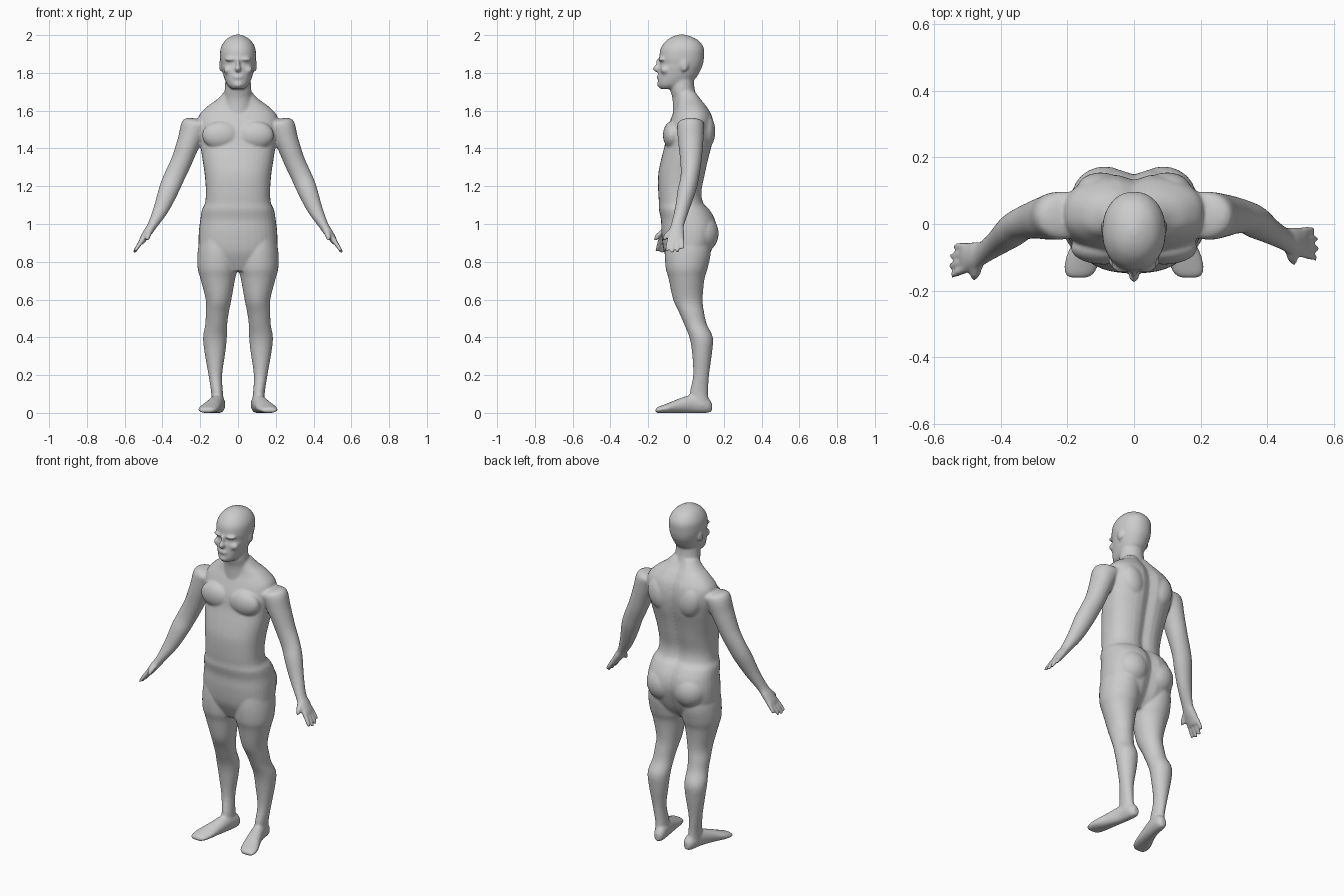
import bpy, bmesh, math
from mathutils import Vector, Matrix

bm = bmesh.new()
X, Y, Z = Vector((1, 0, 0)), Vector((0, 1, 0)), Vector((0, 0, 1))


def smooth_rows(rows, steps=4):
    """Catmull-Rom interpolation between the key sections."""
    out = []
    for i in range(len(rows) - 1):
        p0, p1 = rows[max(i - 1, 0)], rows[i]
        p2, p3 = rows[i + 1], rows[min(i + 2, len(rows) - 1)]
        for k in range(steps):
            t = k / steps
            out.append([0.5 * (2 * b + (c - a) * t + (2 * a - 5 * b + 4 * c - d) * t * t
                               + (3 * b - a - 3 * c + d) * t ** 3)
                        for a, b, c, d in zip(p0, p1, p2, p3)])
    return out + [list(rows[-1])]


def loft(rows, u=X, v=Y, side=1, power=2.0, groove=0.0, lean=0.0, sides=36):
    """Closed tube through sections (x, y, z, radius along u, radius along v)."""
    rings = []
    for x, y, z, ra, rb in smooth_rows(rows):
        ring = []
        for k in range(sides):
            a = 2 * math.pi * k / sides
            c, s = math.cos(a), math.sin(a)
            p = Vector((x, y, z))
            p += u * ra * math.copysign(abs(c) ** (2 / power), c)
            p += v * rb * math.copysign(abs(s) ** (2 / power), s)
            if groove and s > 0:
                p.y -= groove * math.exp(-(p.x / 0.035) ** 2)
            p.y -= lean * max(0, 1.5 - p.z)
            p.z = max(p.z, 0)
            ring.append(bm.verts.new((p.x * side, p.y, p.z)))
        rings.append(ring)
    for a, b in zip(rings, rings[1:]):
        for k in range(sides):
            n = (k + 1) % sides
            bm.faces.new((a[k], a[n], b[n], b[k]))
    bm.faces.new(rings[0])
    bm.faces.new(rings[-1])


def profile(rows):
    """(z, half width, front y, back y) -> loft sections."""
    return [(0, (f + b) / 2, z, w, (b - f) / 2) for z, w, f, b in rows]


def blob(center, radii, tilt=0.0):
    m = (Matrix.Translation(center) @ Matrix.Rotation(tilt, 4, 'Y')
         @ Matrix.Diagonal((*radii, 1)))
    bmesh.ops.create_uvsphere(bm, u_segments=24, v_segments=16, radius=1, matrix=m)


# torso and shorts
loft(profile([
    (0.75, .10, -.07, .07), (0.80, .17, -.095, .11), (0.86, .205, -.118, .14),
    (0.95, .208, -.13, .168), (1.02, .20, -.132, .16), (1.075, .191, -.143, .13),
    (1.11, .175, -.143, .098), (1.17, .170, -.147, .088), (1.26, .176, -.147, .105),
    (1.34, .188, -.132, .122), (1.42, .20, -.112, .142), (1.50, .213, -.10, .152),
    (1.57, .208, -.075, .142), (1.62, .165, -.055, .115), (1.66, .11, -.05, .085),
    (1.70, .072, -.05, .06)]), power=2.4, groove=.02)

# neck
loft([(0, 0, 1.58, .085, .07), (0, -.005, 1.66, .075, .066),
      (0, -.02, 1.72, .07, .065), (0, -.02, 1.80, .065, .06)])

# head
loft(profile([
    (1.715, .032, -.135, -.05), (1.735, .055, -.148, .0), (1.77, .072, -.148, .05),
    (1.82, .086, -.144, .08), (1.848, .091, -.137, .09), (1.88, .095, -.141, .095),
    (1.93, .092, -.134, .095), (1.97, .070, -.105, .068), (1.992, .04, -.072, .028),
    (2.003, .01, -.035, -.01)]), power=2.15)

# face
blob((0, -.15, 1.822), (.016, .026, .018))
blob((0, -.142, 1.845), (.010, .018, .035))
blob((0, -.138, 1.778), (.03, .018, .014))
blob((0, -.136, 1.738), (.026, .018, .016))
for s in (1, -1):
    blob((s * .035, -.125, 1.872), (.035, .022, .011))
    blob((s * .05, -.11, 1.815), (.028, .025, .022))
    blob((s * .09, -.01, 1.84), (.010, .022, .034))

for s in (1, -1):
    # chest, shoulder blade and buttock muscles
    blob((s * .09, -.072, 1.47), (.10, .05, .075))
    blob((s * .10, .105, 1.49), (.07, .05, .095), s * .25)
    blob((s * .088, .078, .95), (.10, .095, .105))

    # leg
    loft([(.11, .01, .96, .085, .11), (.108, .01, .86, .105, .122),
          (.107, .004, .77, .107, .112), (.107, .003, .71, .092, .095),
          (.103, .010, .60, .068, .078), (.110, .030, .53, .061, .066),
          (.115, .050, .47, .058, .060), (.122, .080, .40, .063, .062),
          (.122, .085, .32, .055, .053), (.120, .080, .20, .036, .042),
          (.110, .068, .10, .031, .049), (.107, .075, .04, .034, .05)], side=s)
    blob((s * .112, .008, .53), (.04, .036, .045))

    # foot
    loft([(.098, .137, .03, .016, .022), (.10, .11, .042, .033, .043),
          (.11, .04, .048, .037, .05), (.132, -.04, .036, .045, .038),
          (.152, -.10, .024, .053, .026), (.163, -.145, .016, .046, .017),
          (.167, -.162, .012, .028, .011)], v=Z, side=s)

    # arm and palm; the left arm hangs slightly further forward
    lean = 0 if s > 0 else .08
    across = Vector((.9, 0, .42))
    loft([(.16, .03, 1.53, .065, .07), (.222, .025, 1.52, .072, .076),
          (.262, .025, 1.43, .066, .062), (.30, .026, 1.33, .056, .056),
          (.337, .02, 1.25, .049, .055), (.367, .005, 1.18, .049, .053),
          (.407, -.02, 1.08, .039, .041), (.452, -.045, .995, .035, .026),
          (.475, -.052, .96, .042, .024), (.502, -.055, .92, .045, .019),
          (.513, -.055, .90, .040, .014)], Y, across, s, lean=lean)

    # fingers and thumb
    for off, length in ((-.033, .9), (-.011, 1.0), (.011, .95), (.033, .72)):
        loft([(.500, -.055 + off, .925, .012, .014),
              (.503 + .025 * length, -.057 + off * 1.15, .922 - .038 * length, .012, .012),
              (.503 + .048 * length, -.060 + off * 1.3, .922 - .074 * length, .009, .009)],
             Y, across, s, lean=lean, sides=12)
    loft([(.462, -.065, .975, .016, .018), (.474, -.098, .945, .017, .016),
          (.482, -.115, .915, .010, .010)], Y, across, s, lean=lean, sides=12)

bmesh.ops.recalc_face_normals(bm, faces=bm.faces)
mesh = bpy.data.meshes.new("body")
bm.to_mesh(mesh)
bm.free()
body = bpy.data.objects.new("body", mesh)
bpy.context.collection.objects.link(body)

# fuse all parts into one smooth skin
fuse = body.modifiers.new("fuse", 'REMESH')
fuse.mode = 'VOXEL'
fuse.voxel_size = 0.0065
fuse.use_smooth_shade = True
soften = body.modifiers.new("soften", 'SMOOTH')
soften.factor = 0.5
soften.iterations = 6
